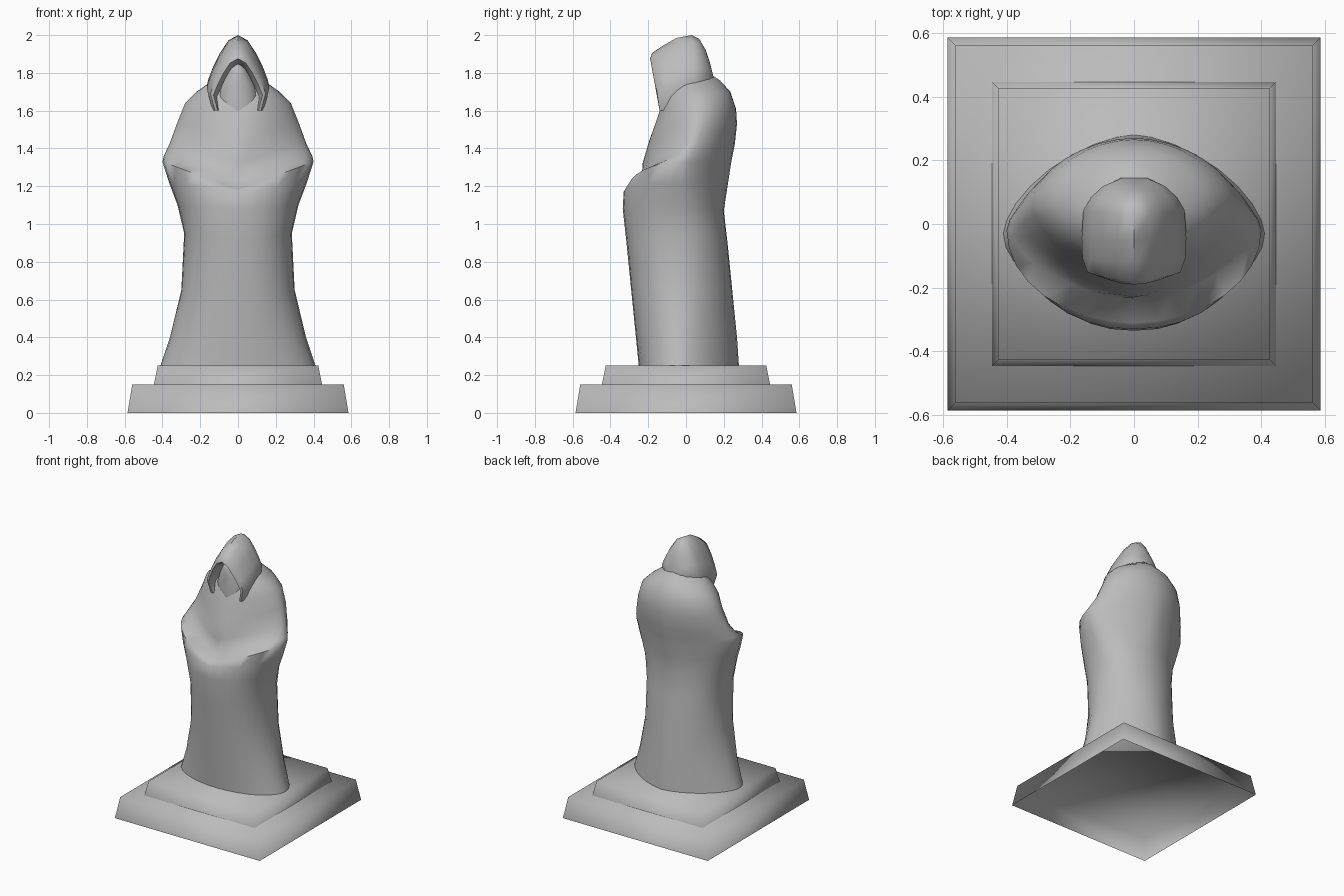
import bpy
import bmesh
from math import sin, cos, pi, copysign

old_cube = bpy.data.objects.get("Cube")
if old_cube:
    bpy.data.objects.remove(old_cube, do_unlink=True)

stone = bpy.data.materials.new("grey stone")
stone.use_nodes = True
GREY = (0.5, 0.5, 0.5, 1)
stone.diffuse_color = GREY
stone.node_tree.nodes["Principled BSDF"].inputs["Base Color"].default_value = GREY


def loft(name, rings, closed=True, cap_start=False, angle=None):
    """Skin a list of equally long point rings into one smooth object."""
    bm = bmesh.new()
    rows = [[bm.verts.new(point) for point in ring] for ring in rings]
    count = len(rows[0])
    for lower, upper in zip(rows, rows[1:]):
        for i in range(count if closed else count - 1):
            j = (i + 1) % count
            bm.faces.new((lower[i], lower[j], upper[j], upper[i]))
    if cap_start:
        bm.faces.new(reversed(rows[0]))
    bm.faces.new(rows[-1])
    bmesh.ops.recalc_face_normals(bm, faces=bm.faces)
    mesh = bpy.data.meshes.new(name)
    bm.to_mesh(mesh)
    bm.free()
    mesh.materials.append(stone)
    obj = bpy.data.objects.new(name, mesh)
    bpy.context.collection.objects.link(obj)
    bpy.ops.object.select_all(action="DESELECT")
    obj.select_set(True)
    bpy.context.view_layer.objects.active = obj
    if angle:
        bpy.ops.object.shade_smooth_by_angle(angle=angle)
    else:
        bpy.ops.object.shade_smooth()


def power(value, exponent):
    return copysign(abs(value) ** exponent, value)


def square(half, z):
    return [(sx * half, sy * half, z) for sx, sy in ((-1, -1), (1, -1), (1, 1), (-1, 1))]


# Stepped plinth, hollow underneath
loft("plinth_lower", [square(0.585, 0), square(0.56, 0.15)])
loft("plinth_upper", [square(0.445, 0.15), square(0.425, 0.25)])


# Robe: tilted rings whose front, side and back heights differ
def robe_ring(z_front, z_side, z_back, width, front, back, middle, front_pow, back_pow, sides=32):
    ring = []
    for i in range(sides):
        a = 2 * pi * i / sides
        c, s = cos(a), sin(a)
        depth, z_end, e = (front, z_front, front_pow) if c > 0 else (back, z_back, back_pow)
        across = power(s, e)
        ring.append((width * across, middle + (depth - middle) * abs(c) ** e,
                     z_end + (z_side - z_end) * abs(across)))
    return ring


ROBE = [
    (.25, .25, .25, .41, -.25, .28, -.03, 1, 1.25),
    (.4, .4, .4, .36, -.265, .27, -.03, 1, 1.2),
    (.65, .65, .65, .3, -.29, .245, -.02, .9, 1.1),
    (.9, .95, .9, .285, -.315, .22, -.02, .85, 1),
    (1.08, 1.1, 1.07, .32, -.335, .2, -.02, .9, 1.1),
    (1.17, 1.22, 1.2, .365, -.33, .22, -.02, .95, 1.2),
    (1.18, 1.33, 1.28, .4, -.31, .232, -.02, 1, 1.25),
    (1.22, 1.36, 1.34, .393, -.235, .242, -.01, 1.2, 1.25),
    (1.32, 1.43, 1.42, .36, -.23, .258, .03, 1.4, 1.2),
    (1.44, 1.54, 1.53, .32, -.195, .27, .06, 1.3, 1.1),
    (1.55, 1.64, 1.61, .28, -.155, .265, .07, 1.1, 1.05),
    (1.61, 1.7, 1.7, .22, -.135, .235, .06, 1, 1),
    (1.66, 1.75, 1.76, .15, -.11, .18, .03, 1, 1),
    (1.69, 1.78, 1.8, .1, -.07, .12, .02, 1, 1),
]
loft("robe", [robe_ring(*row) for row in ROBE], angle=1.2)

# Hood: pointed arches swept from the nape to the rim and back inside
ARCH = [(.9, 0), (1.08, .3), (.9, .5), (.65, .72), (.34, .92)]


def hood_arch(y, lean, top, bottom, width):
    half = [(width * u, y + lean * (1 - v), bottom + (top - bottom) * v) for u, v in ARCH]
    mirrored = [(-px, py, pz) for px, py, pz in reversed(half)]
    return half + [(0, y, top)] + mirrored


HOOD = [
    (.125, .02, 1.86, 1.78, .045),
    (.105, .02, 1.92, 1.74, .09),
    (.07, .02, 1.98, 1.7, .125),
    (.03, .02, 2, 1.66, .147),
    (-.05, .01, 1.985, 1.62, .152),
    (-.12, .02, 1.945, 1.6, .15),
    (-.18, .04, 1.905, 1.6, .135),
    (-.19, .05, 1.875, 1.6, .12),
    (-.17, .05, 1.86, 1.6, .112),
    (-.09, .02, 1.84, 1.6, .1),
]
loft("hood", [hood_arch(*row) for row in HOOD], closed=False, cap_start=True, angle=0.9)

# Veiled face, tapering down into the collar inside the hood
FACE = [(1.58, .09, -.14), (1.66, .115, -.14), (1.74, .09, -.135),
        (1.8, .06, -.14), (1.85, .03, -.12)]
loft("veiled_face", [robe_ring(z, z, z, w, f, 0, -.06, 1, 1, sides=12) for z, w, f in FACE])
